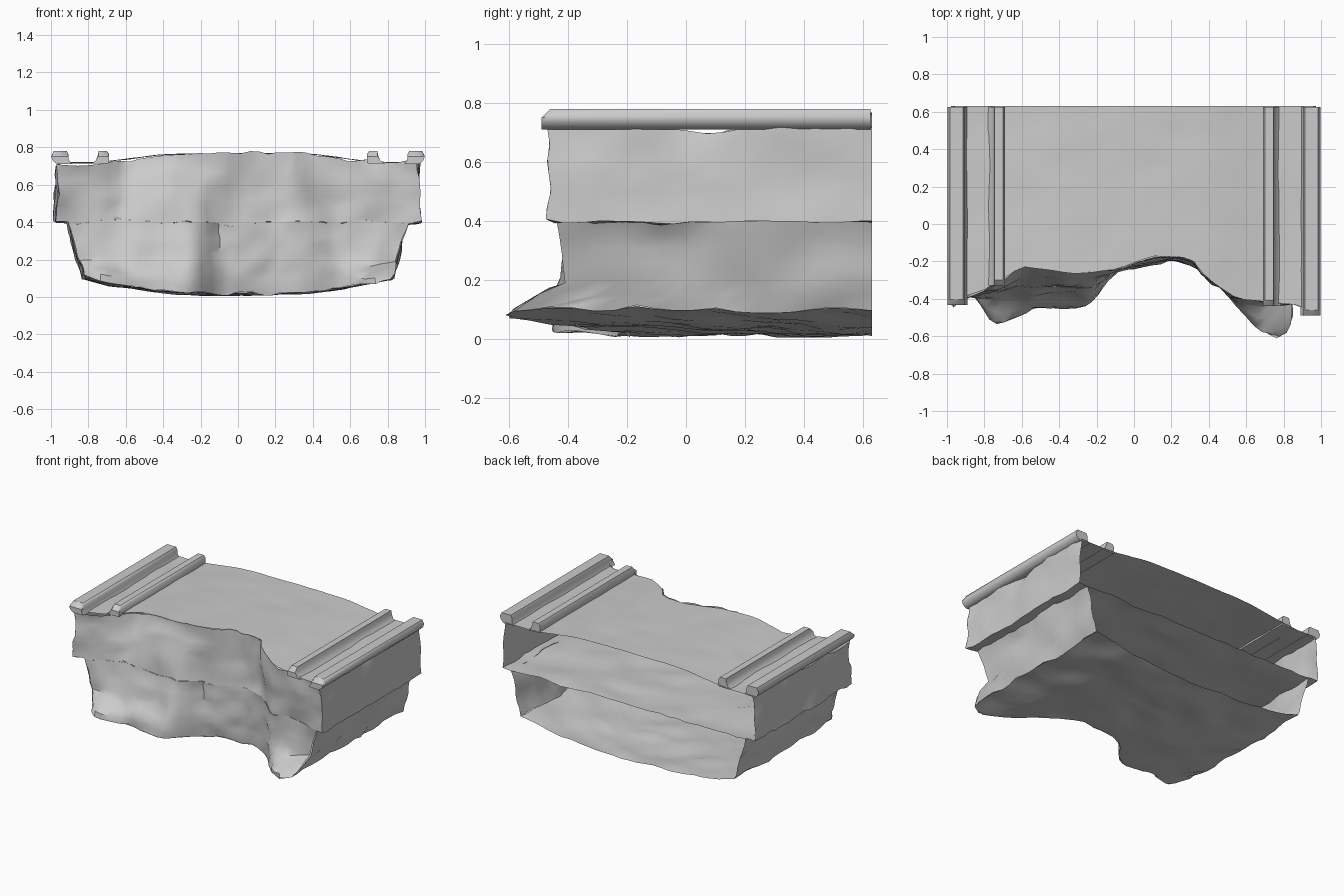
import bpy, bmesh
from mathutils import Vector, noise

cube = bpy.data.objects.get("Cube")
if cube:
    bpy.data.objects.remove(cube)

BACK = 0.63
LEDGE = 0.40

stone = bpy.data.materials.new("pale_grey_stone")
stone.use_nodes = True
stone.diffuse_color = (0.6, 0.6, 0.6, 1)
bsdf = stone.node_tree.nodes["Principled BSDF"]
bsdf.inputs["Base Color"].default_value = stone.diffuse_color
bsdf.inputs["Roughness"].default_value = 0.8


def interp(t, pts):
    """Piecewise linear lookup."""
    if t <= pts[0][0]:
        return pts[0][1]
    for (a, p), (b, q) in zip(pts, pts[1:]):
        if t <= b:
            return p + (q - p) * (t - a) / (b - a)
    return pts[-1][1]


# Heights of deck and belly, and half width of the lower body
DECK = [(0, .768), (.4, .763), (.69, .725), (.78, .718), (1, .718)]
BELLY = [(0, .015), (.33, .02), (.6, .05), (.81, .1)]
WIDTH = [(.1, .82), (.2, .85), (.3, .88), (LEDGE, .91)]

# Broken front edge at the bottom and at the deck
LOW = [(-1, -.45), (-.83, -.42), (-.78, -.5), (-.7, -.52), (-.55, -.45),
       (-.3, -.45), (-.2, -.38), (-.1, -.25), (.2, -.19), (.35, -.22),
       (.55, -.43), (.65, -.56), (.75, -.62), (.82, -.58), (.88, -.43), (1, -.48)]
HIGH = [(-1, -.45), (-.9, -.38), (-.8, -.35), (-.6, -.23), (-.3, -.27),
        (-.1, -.24), (.1, -.17), (.3, -.18), (.4, -.3), (.55, -.4),
        (.85, -.43), (1, -.49)]


def front_y(x, z):
    low, high = interp(x, LOW), interp(x, HIGH)
    middle = max(low, interp(abs(x), [(.91, -.4), (.96, -.48)]))
    return interp(z, [(.11, low), (.19, middle), (.72, high)])


def rough(p, amount):
    """Chipped surface offset that depends only on position, so seams agree."""
    n = noise.noise_vector(p * 4.5) + 0.7 * noise.noise_vector(p * 11)
    q = p + n * amount
    q.y = BACK if p.y > BACK - .001 else min(q.y, BACK)
    q.z = max(q.z, .005)
    q.x = max(-1, min(1, q.x))
    return q


def finish(name, bm, angle=0.7):
    mesh = bpy.data.meshes.new(name)
    bm.to_mesh(mesh)
    bm.free()
    obj = bpy.data.objects.new(name, mesh)
    bpy.context.collection.objects.link(obj)
    mesh.materials.append(stone)
    bpy.ops.object.select_all(action='DESELECT')
    obj.select_set(True)
    bpy.context.view_layer.objects.active = obj
    bpy.ops.object.shade_smooth_by_angle(angle=angle)


def sheet(name, nu, nv, func, amount=.024, flip=False):
    """Grid surface from a function of u and v in 0..1."""
    bm = bmesh.new()
    rows = [[bm.verts.new(rough(Vector(func(i / nu, j / nv)), amount))
             for i in range(nu + 1)] for j in range(nv + 1)]
    for a, b in zip(rows, rows[1:]):
        for i in range(nu):
            quad = [a[i], a[i + 1], b[i + 1], b[i]]
            bm.faces.new(quad[::-1] if flip else quad)
    finish(name, bm)


def run(x, z, v):
    """Point on a line running from the broken front to the back."""
    y = front_y(x, z)
    return (x, y + (BACK - y) * v, z)


def deck(u, v):
    x = (2 * u - 1) * .96
    return run(x, interp(abs(x), DECK), v)


def belly(u, v):
    x = (2 * u - 1) * .82
    return run(x, interp(abs(x), BELLY), v)


def lower_front(u, v):
    s = 2 * u - 1
    z = interp(abs(s) * .82, BELLY) * (1 - v) + LEDGE * v
    x = s * (.82 + (interp(z, WIDTH) - .82) * v ** .3)
    return (x, front_y(x, z), z)


def upper_front(u, v):
    x = (2 * u - 1) * (.975 - .015 * v)
    z = LEDGE + (interp(abs(x), DECK) - LEDGE) * v
    return (x, front_y(x, z), z)


# Deck, belly, broken front and inner floor; the back stays open
sheet("road_deck", 36, 16, deck, .005)
sheet("belly", 26, 18, belly, .018, True)
sheet("broken_front_lower", 36, 9, lower_front)
sheet("broken_front_upper", 36, 8, upper_front)
sheet("inner_floor", 24, 14,
      lambda u, v: run((2 * u - 1) * .91, LEDGE, v), .018)

# Side walls, ledges and rails, mirrored
RAILS = {
    "outer_rail": [(.965, .71), (.982, .72), (.994, .735), (.998, .755), (.985, .78),
                   (.915, .78), (.905, .76), (.905, .735), (.89, .712)],
    "inner_rail": [(.785, .712), (.76, .73), (.75, .755), (.745, .78),
                   (.70, .78), (.69, .765), (.69, .715)],
}
for side, s in (("left", 1), ("right", -1)):
    flip = s < 0

    def lower_side(u, v):
        z = .1 + (LEDGE - .1) * v
        return run(s * interp(z, WIDTH), z, u)

    def upper_side(u, v):
        z = LEDGE + (.712 - LEDGE) * v
        return run(s * (.975 - .015 * v), z, u)

    def ledge(u, v):
        return run(s * (.91 + .065 * v), LEDGE, u)

    sheet(side + "_lower_wall", 18, 6, lower_side, .024, flip)
    sheet(side + "_upper_wall", 18, 6, upper_side, .024, flip)
    sheet(side + "_ledge", 18, 2, ledge, .024, flip)

    for name, profile in RAILS.items():
        bm = bmesh.new()
        mid = sum(p[0] for p in profile) / len(profile)
        start = front_y(s * mid, .72) - .02
        rings = []
        for y, trim in ((start, .03), (start + .03, 0), (BACK - .005, 0)):
            rings.append([bm.verts.new((s * x, y, min(z, .78 - trim)))
                          for x, z in profile])
        n = len(profile)
        for a, b in zip(rings, rings[1:]):
            for i in range(n):
                k = (i + 1) % n
                bm.faces.new((a[i], a[k], b[k], b[i]))
        bm.faces.new(rings[0])
        bm.faces.new(rings[-1])
        bmesh.ops.recalc_face_normals(bm, faces=bm.faces)
        finish(side + "_" + name, bm, 0.75)
